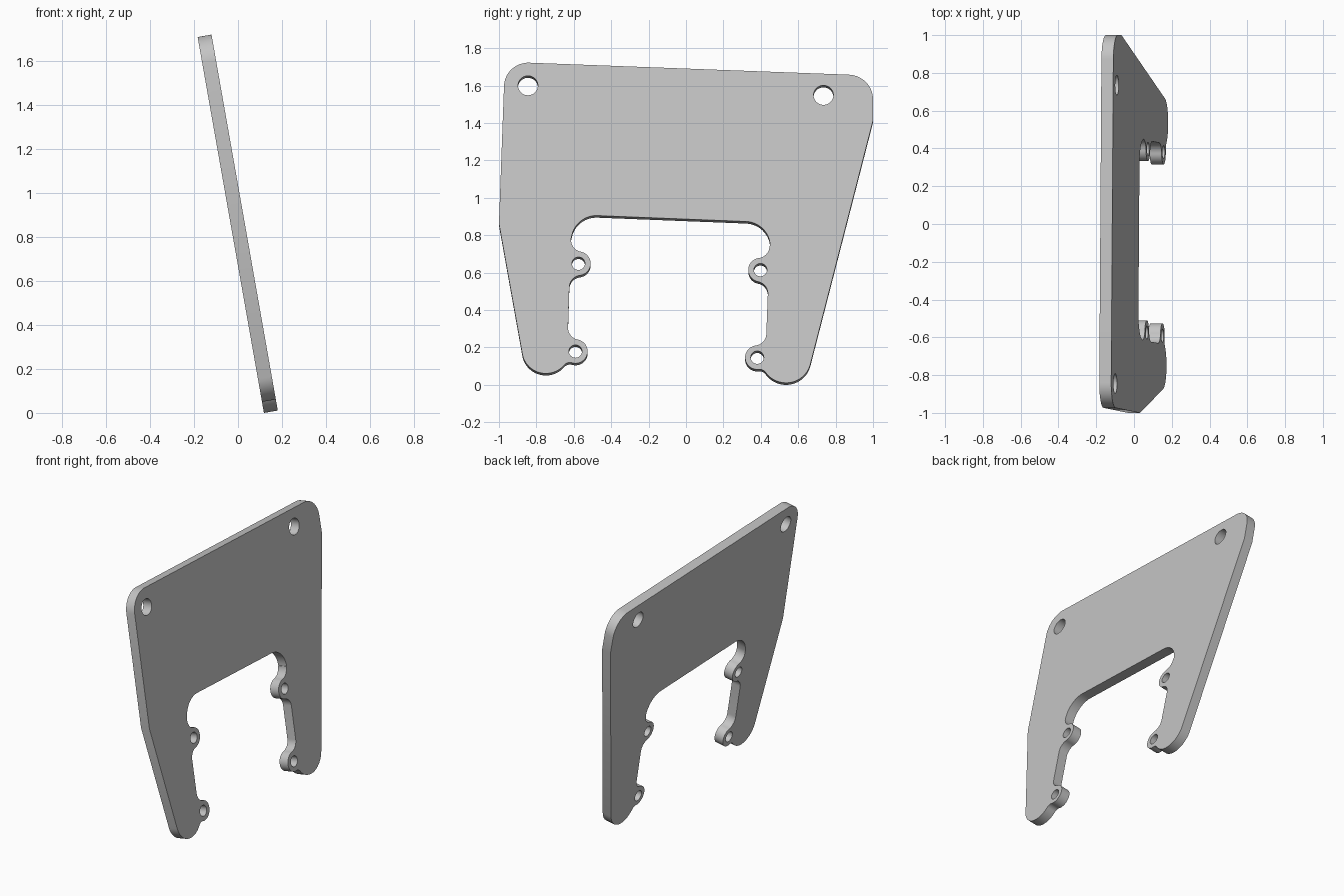
import bpy, bmesh, math
from mathutils import Vector, Matrix
from mathutils.geometry import intersect_sphere_sphere_2d

if "Cube" in bpy.data.objects:
    bpy.data.objects.remove(bpy.data.objects["Cube"])

TILT = math.radians(10)      # lean of the plate
SKEW = math.radians(-2)      # in-plane turn of the cutout and lugs
THICK = 0.064
LUG = 0.065                  # lug radius, also its wall fillet radius
E1 = Vector((math.cos(SKEW), math.sin(SKEW)))
E2 = Vector((-math.sin(SKEW), math.cos(SKEW)))


def belt(circles, step=math.radians(6)):
    """Outline running round circles joined by tangents; negative radius = concave."""
    n = len(circles)
    normals = []
    for i in range(n):
        (c1, r1), (c2, r2) = circles[i], circles[(i + 1) % n]
        d = c2 - c1
        k = max(-1.0, min(1.0, (r1 - r2) / d.length))
        normals.append(math.atan2(d.y, d.x) - math.acos(k))
    pts = []
    for i, (c, r) in enumerate(circles):
        a0, a1 = normals[i - 1], normals[i]
        if r == 0:
            pts.append(c.copy())
            continue
        sweep = (a1 - a0) % math.tau if r > 0 else -((a0 - a1) % math.tau)
        if abs(sweep) > math.radians(350):   # almost no turn
            sweep = 0
        m = max(1, math.ceil(abs(sweep) / step))
        for j in range(m + 1):
            a = a0 + sweep * j / m
            pts.append(c + r * Vector((math.cos(a), math.sin(a))))
    out = []
    for p in pts:
        if not out or (p - out[-1]).length > 1e-4:
            out.append(p)
    return out


def lug(c, side):
    """Lug with a fillet to the wall below and above it (side -1 left, 1 right)."""
    x = side * (0.044 - LUG)
    h = math.sqrt((2 * LUG) ** 2 - x * x)
    low, high = c + E1 * x - E2 * h, c + E1 * x + E2 * h
    return (low, -LUG), (c, LUG), (high, -LUG)


def foot_fillet(leg, leg_r, c, r=0.04):
    """Concave fillet under a lug, touching the rounded foot."""
    hits = intersect_sphere_sphere_2d(leg, leg_r + r, c, LUG + r)
    return min(hits, key=lambda p: p.y), -r


V = Vector
lugs_left = [V((-0.591, 0.182)), V((-0.575, 0.659))]
lugs_right = [V((0.381, 0.149)), V((0.398, 0.624))]
foot_left, foot_right = V((-0.749, 0.190)), V((0.535, 0.145))
ll, lu = lug(lugs_left[0], -1), lug(lugs_left[1], -1)
rl, ru = lug(lugs_right[0], 1), lug(lugs_right[1], 1)

# Outer corners, left leg, cutout, right leg
outline = belt([
    (V((0.866, 1.550)), 0.134),
    (V((-0.843, 1.619)), 0.130),
    (V((-1.0, 0.876)), 0),
    (foot_left, 0.128),
    foot_fillet(foot_left, 0.128, lugs_left[0]),
    ll[1], ll[2], lu[0], lu[1], lu[2],
    (V((-0.479, 0.785)), -0.134),
    (V((0.316, 0.753)), -0.134),
    ru[2], ru[1], ru[0], rl[2], rl[1],
    foot_fillet(foot_right, 0.134, lugs_right[0]),
    (foot_right, 0.134),
    (V((1.0, 1.435)), 0),
])


def ring(c, r, n=40):
    return [c + r * V((math.cos(math.tau * i / n), math.sin(math.tau * i / n)))
            for i in range(n)]


# Mounting holes
loops = [outline, ring(V((-0.845, 1.625)), 0.053), ring(V((0.735, 1.573)), 0.053)]
loops += [ring(c, 0.035, 32) for c in lugs_left + lugs_right]

# Plate: filled flat profile with thickness
curve = bpy.data.curves.new("plate_profile", 'CURVE')
curve.dimensions = '2D'
curve.fill_mode = 'BOTH'
curve.extrude = THICK / 2
for loop in loops:
    s = curve.splines.new('POLY')
    s.points.add(len(loop) - 1)
    for p, q in zip(s.points, loop):
        p.co = (q.x, q.y, 0, 1)
    s.use_cyclic_u = True
plate = bpy.data.objects.new("bracket_plate", curve)
bpy.context.collection.objects.link(plate)
bpy.context.view_layer.objects.active = plate
plate.select_set(True)
bpy.ops.object.convert(target='MESH')
plate = bpy.context.view_layer.objects.active

# Stand the plate upright and lean it sideways
st, ct = math.sin(TILT), math.cos(TILT)
stand = Matrix(((0, -st, ct, 0.183), (1, 0, 0, 0), (0, ct, st, 0), (0, 0, 0, 1)))
bm = bmesh.new()
bm.from_mesh(plate.data)
bmesh.ops.translate(bm, verts=bm.verts, vec=(0, 0, -THICK / 2))
bmesh.ops.transform(bm, matrix=stand, verts=bm.verts)
bmesh.ops.remove_doubles(bm, verts=bm.verts, dist=1e-5)
bmesh.ops.recalc_face_normals(bm, faces=bm.faces)
bm.to_mesh(plate.data)
bm.free()

grey = bpy.data.materials.new("plain_grey")
grey.diffuse_color = (0.55, 0.55, 0.55, 1)
grey.use_nodes = True
grey.node_tree.nodes["Principled BSDF"].inputs["Base Color"].default_value = grey.diffuse_color
plate.data.materials.clear()
plate.data.materials.append(grey)
bpy.ops.object.shade_smooth_by_angle(angle=math.radians(30))
